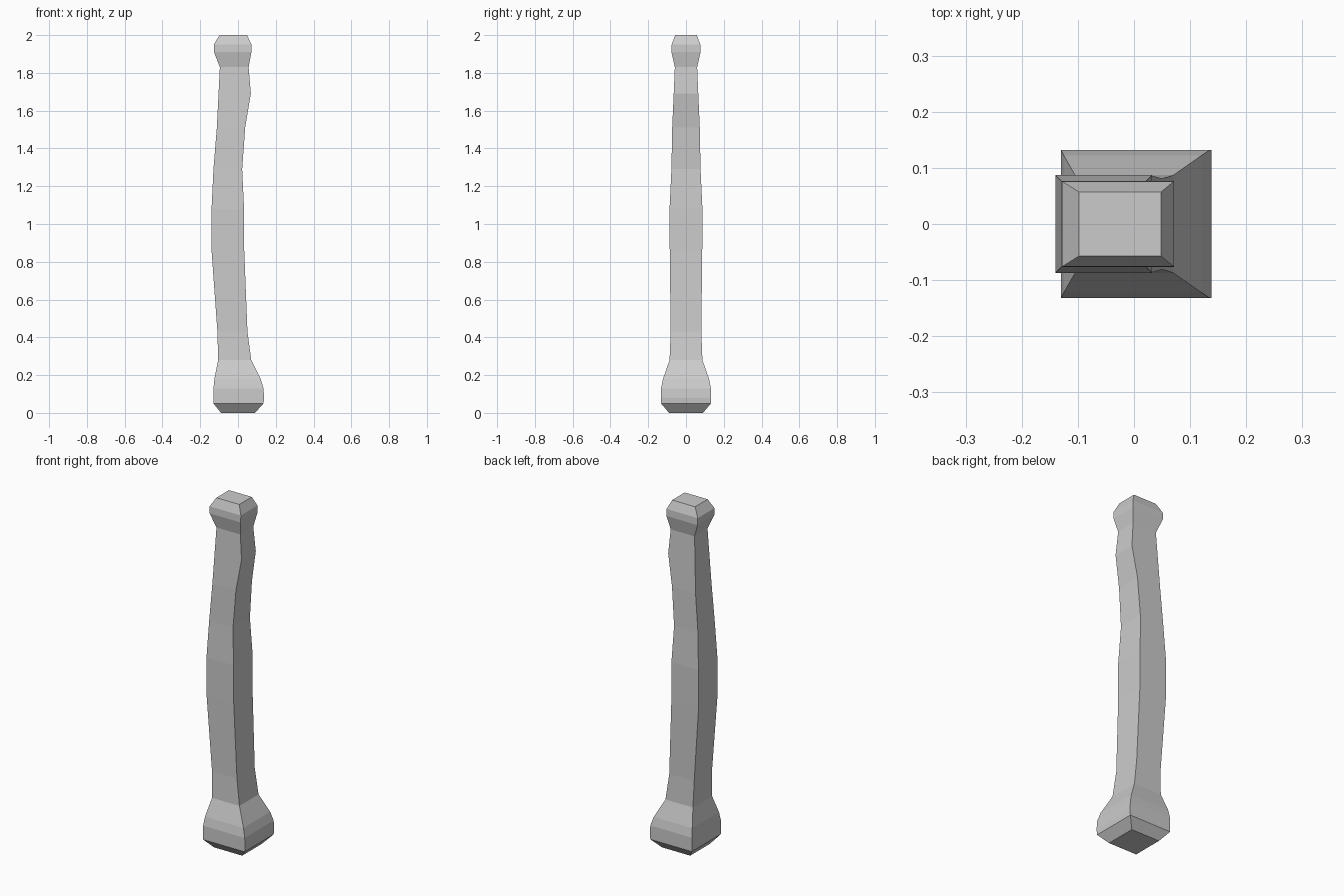
import bpy, bmesh

# Cross-sections, bottom to top: height, left x, right x, half depth
RINGS = [
    (0.00, -0.09, 0.09, 0.09),
    (0.05, -0.13, 0.135, 0.132),
    (0.08, -0.13, 0.138, 0.132),
    (0.13, -0.13, 0.135, 0.132),
    (0.18, -0.125, 0.12, 0.122),
    (0.28, -0.105, 0.07, 0.087),
    (0.43, -0.109, 0.05, 0.081),
    (0.86, -0.14, 0.033, 0.086),
    (1.08, -0.14, 0.032, 0.087),
    (1.29, -0.13, 0.022, 0.077),
    (1.51, -0.112, 0.038, 0.073),
    (1.69, -0.103, 0.068, 0.065),
    (1.83, -0.096, 0.056, 0.059),
    (1.91, -0.127, 0.071, 0.077),
    (1.95, -0.128, 0.071, 0.076),
    (2.00, -0.098, 0.048, 0.057),
]


def loft(name, rings):
    bm = bmesh.new()
    loops = [[bm.verts.new(p) for p in
              ((l, -d, z), (r, -d, z), (r, d, z), (l, d, z))]
             for z, l, r, d in rings]
    for a, b in zip(loops, loops[1:]):
        for i in range(4):
            j = (i + 1) % 4
            bm.faces.new((a[i], a[j], b[j], b[i]))
    bm.faces.new(loops[0][::-1])
    bm.faces.new(loops[-1])
    bmesh.ops.recalc_face_normals(bm, faces=bm.faces)
    mesh = bpy.data.meshes.new(name)
    bm.to_mesh(mesh)
    bm.free()
    obj = bpy.data.objects.new(name, mesh)
    bpy.context.collection.objects.link(obj)
    return obj


# Curved square post with a flared foot and a small knob on top
loft("curved_post", RINGS)
